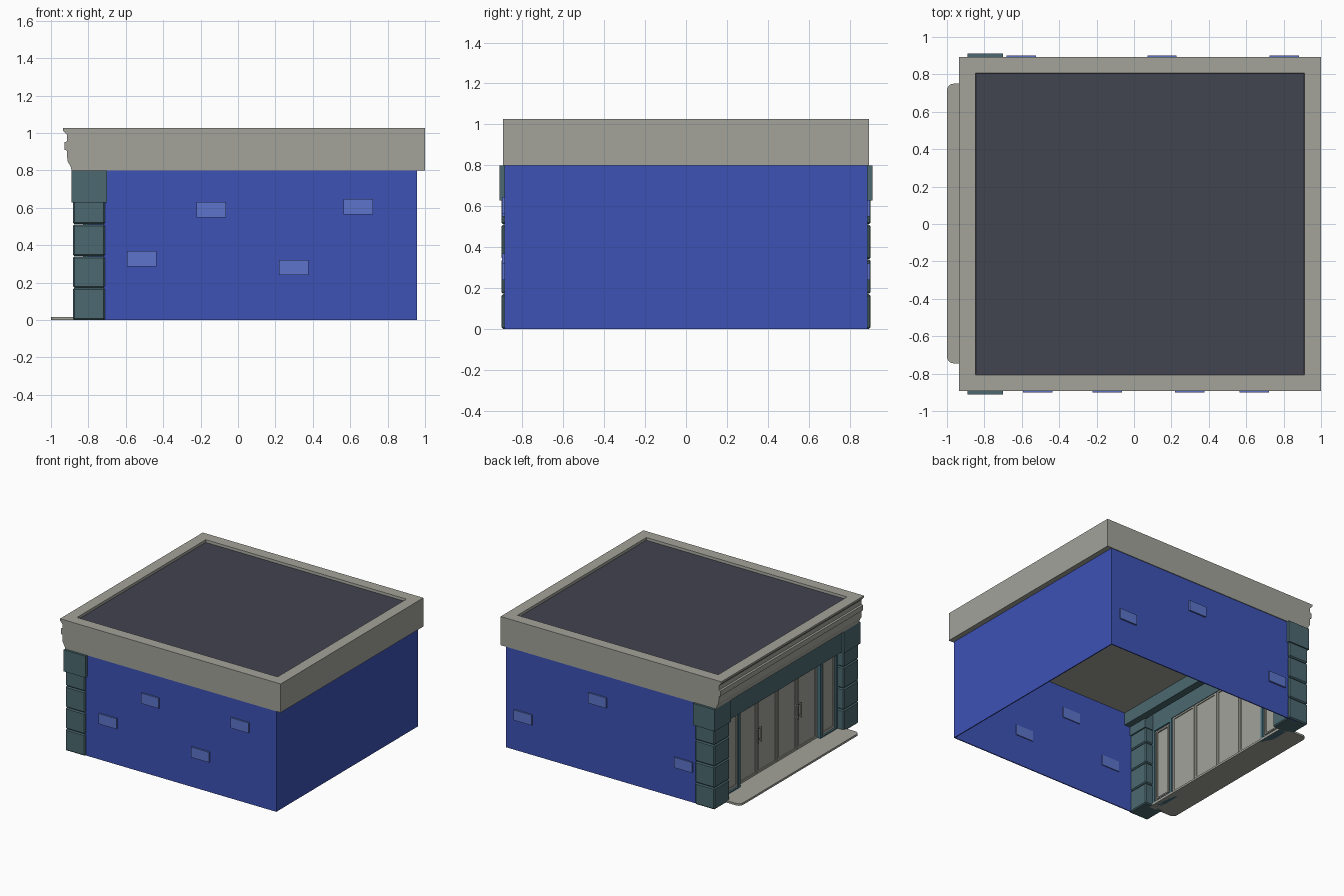
import bpy, bmesh

if "Cube" in bpy.data.objects:
    bpy.data.objects.remove(bpy.data.objects["Cube"])


def material(name, r, g, b):
    lin = lambda c: ((c / 255 + 0.055) / 1.055) ** 2.4
    m = bpy.data.materials.new(name)
    m.diffuse_color = (lin(r), lin(g), lin(b), 1)
    m.use_nodes = True
    m.node_tree.nodes["Principled BSDF"].inputs["Base Color"].default_value = m.diffuse_color
    return m


STONE = material("warm_grey_stone", 163, 163, 155)
BLUE = material("blue_wall", 61, 82, 182)
BRICK = material("light_blue_brick", 93, 116, 203)
TEAL = material("slate_teal", 75, 105, 112)
FRAME = material("window_frame_teal", 72, 110, 122)
ROOF = material("dark_slate_roof", 65, 67, 80)


def finish(name, bm, *mats):
    bmesh.ops.recalc_face_normals(bm, faces=bm.faces[:])
    me = bpy.data.meshes.new(name)
    bm.to_mesh(me)
    bm.free()
    for m in mats:
        me.materials.append(m)
    ob = bpy.data.objects.new(name, me)
    bpy.context.collection.objects.link(ob)
    return ob


def box_bm(x, y, z):
    bm = bmesh.new()
    bmesh.ops.create_cube(bm, size=1)
    for v in bm.verts:
        for i, (a, b) in enumerate((x, y, z)):
            v.co[i] = (a + b) / 2 + v.co[i] * abs(b - a)
    return bm


def box(name, x, y, z, mat, bevel=0):
    bm = box_bm(x, y, z)
    if bevel:
        bmesh.ops.bevel(bm, geom=bm.edges[:], offset=bevel, segments=1, affect='EDGES')
    return finish(name, bm, mat)


def framed_panel(name, x, y, z, border, depth, frame_mat, panel_mat):
    """Upright panel whose two broad faces have a sunken field."""
    bm = box_bm(x, y, z)
    bm.normal_update()
    fields = [f for f in bm.faces if abs(f.normal.x) > 0.9]
    bmesh.ops.inset_individual(bm, faces=fields, thickness=border)
    bmesh.ops.inset_individual(bm, faces=fields, thickness=0.002, depth=-depth)
    for f in fields:
        f.material_index = 1
    return finish(name, bm, frame_mat, panel_mat)


# Cornice: moulded profile on the entrance side, sunken roof on top
profile = [(-0.89, 0.80), (-0.895, 0.82), (-0.912, 0.85), (-0.915, 0.905),
           (-0.927, 0.91), (-0.927, 0.95), (-0.915, 0.955), (-0.915, 0.99),
           (-0.928, 1.005), (-0.935, 1.012), (-0.935, 1.027), (1.0, 1.027), (1.0, 0.80)]
bm = bmesh.new()
face = bm.faces.new([bm.verts.new((x, -0.894, z)) for x, z in profile])
ext = bmesh.ops.extrude_face_region(bm, geom=[face])
for v in ext["geom"]:
    if isinstance(v, bmesh.types.BMVert):
        v.co.y = 0.894
bm.faces.ensure_lookup_table()
bmesh.ops.recalc_face_normals(bm, faces=bm.faces[:])
if not any(len(f.verts) > 4 and f.normal.y < -0.9 for f in bm.faces):
    bm.faces.new([v for v in face.verts])
top = [max(bm.faces, key=lambda f: f.calc_center_median().z)]
bmesh.ops.inset_individual(bm, faces=top, thickness=0.124)
bmesh.ops.inset_individual(bm, faces=top, thickness=0.003, depth=-0.02)
top[0].material_index = 1
finish("cornice_and_roof", bm, STONE, ROOF)

# Thin walls, open underneath and at the entrance
box("end_wall", (0.95, 0.958), (-0.888, 0.888), (0, 0.80), BLUE)
for s, side in ((-1, "front"), (1, "back")):
    box(side + "_wall", (-0.80, 0.952), (s * 0.88, s * 0.888), (0, 0.80), BLUE)

# Raised bricks passing through the walls (x centre, z centre)
bricks = {-1: [(-0.515, 0.328), (-0.143, 0.59), (0.298, 0.28), (0.643, 0.605)],
          1: [(-0.603, 0.28), (0.15, 0.59), (0.803, 0.28)]}
for s, spots in bricks.items():
    for x, z in spots:
        box("wall_brick", (x - 0.078, x + 0.078), (s * 0.873, s * 0.9), (z - 0.041, z + 0.041), BRICK)

# Corner pillars of stacked blocks with a wider capital
for s in (-1, 1):
    for z0, z1 in ((0, 0.17), (0.172, 0.34), (0.342, 0.51), (0.512, 0.635)):
        box("pillar_block", (-0.883, -0.71), (s * 0.715, s * 0.903), (z0, z1), TEAL, 0.008)
    box("pillar_capital", (-0.89, -0.70), (s * 0.71, s * 0.912), (0.628, 0.80), TEAL)

# Entrance beams
box("lintel", (-0.872, -0.775), (-0.72, 0.72), (0.635, 0.80), TEAL)
box("inner_beam", (-0.71, -0.65), (-0.88, 0.88), (0.70, 0.80), TEAL)

# Side windows
for s in (-1, 1):
    framed_panel("side_window", (-0.83, -0.775), (s * 0.5, s * 0.72), (0, 0.64),
                 0.035, 0.012, FRAME, STONE)
    framed_panel("side_window_inner_frame", (-0.822, -0.78), (s * 0.54, s * 0.68), (0.04, 0.60),
                 0.015, 0.008, STONE, STONE)

# Four doors, with handles where each pair meets
for i in range(4):
    y = -0.5 + i * 0.25
    framed_panel("door", (-0.80, -0.78), (y + 0.003, y + 0.247), (0.015, 0.64),
                 0.025, 0.006, STONE, STONE)
for c in (-0.25, 0.25):
    for s in (-1, 1):
        y = c + s * 0.02
        box("door_handle", (-0.826, -0.818), (y - 0.005, y + 0.005), (0.27, 0.39), STONE)
        for z in (0.285, 0.375):
            box("handle_mount", (-0.82, -0.798), (y - 0.004, y + 0.004), (z - 0.004, z + 0.004), STONE)

# Entrance step with rounded outer corners
bm = box_bm((-1.0, -0.77), (-0.745, 0.75), (0, 0.016))
corners = [e for e in bm.edges if all(v.co.x < -0.9 for v in e.verts)
           and abs(e.verts[0].co.z - e.verts[1].co.z) > 0.01]
bmesh.ops.bevel(bm, geom=corners, offset=0.035, segments=5, profile=0.5, affect='EDGES')
finish("entrance_step", bm, STONE)
